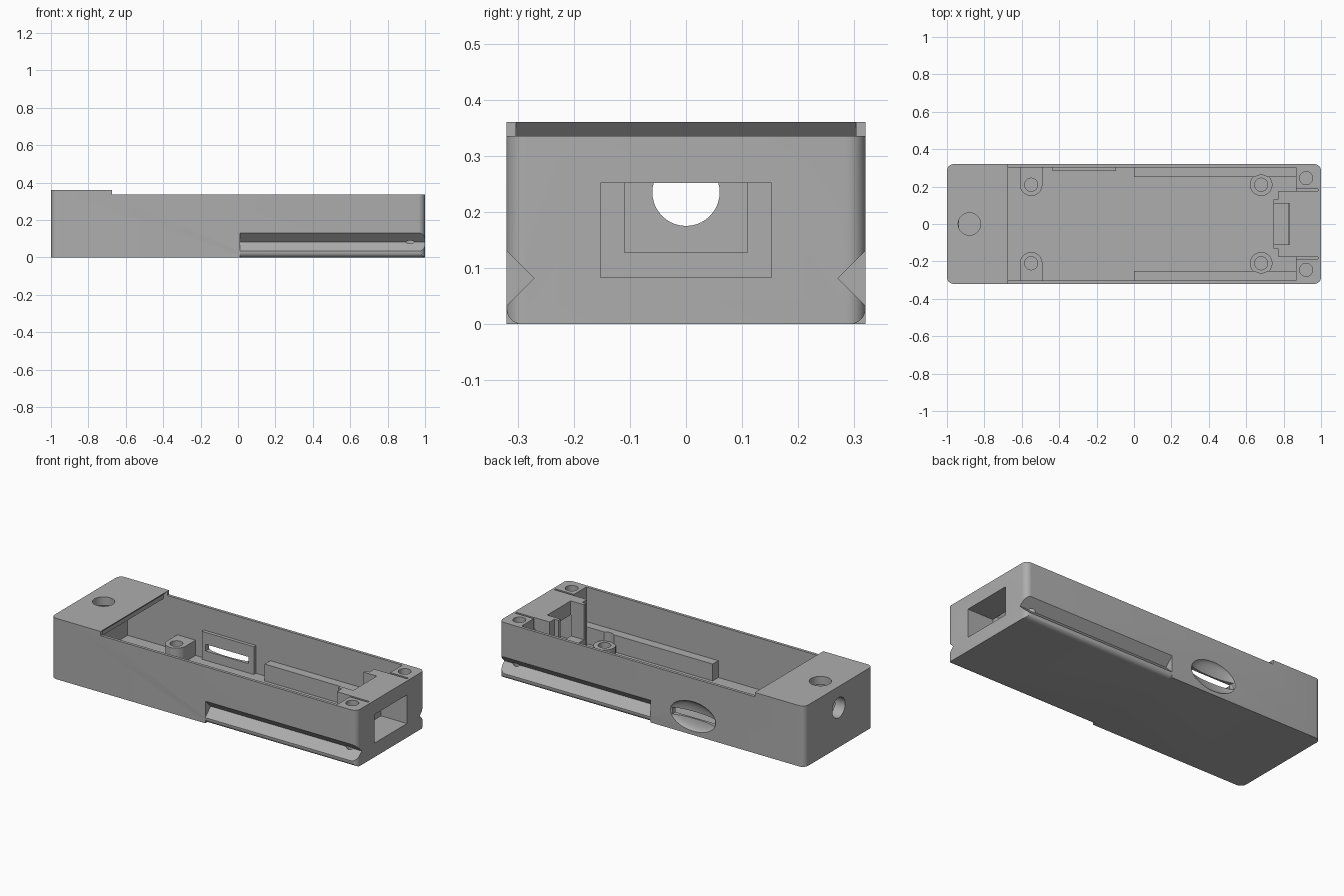
import bpy, bmesh, math
from mathutils import Vector, Matrix

cube = bpy.data.objects.get("Cube")
if cube:
    bpy.data.objects.remove(cube, do_unlink=True)

grey = bpy.data.materials.new("plain grey")
grey.use_nodes = True
colour = (0.42, 0.42, 0.42, 1)
grey.diffuse_color = colour
grey.node_tree.nodes["Principled BSDF"].inputs["Base Color"].default_value = colour


def finish(bm, name):
    bmesh.ops.recalc_face_normals(bm, faces=bm.faces)
    mesh = bpy.data.meshes.new(name)
    bm.to_mesh(mesh)
    bm.free()
    mesh.materials.append(grey)
    ob = bpy.data.objects.new(name, mesh)
    bpy.context.collection.objects.link(ob)
    return ob


def prism(name, points, axis, start, end):
    """Extrude a closed outline along one axis."""
    def place(a, b):
        return {"x": (start, a, b), "y": (a, start, b), "z": (a, b, start)}[axis]
    bm = bmesh.new()
    face = bm.faces.new([bm.verts.new(place(*p)) for p in points])
    out = bmesh.ops.extrude_face_region(bm, geom=[face])
    move = {"x": Vector((1, 0, 0)), "y": Vector((0, 1, 0)), "z": Vector((0, 0, 1))}[axis]
    new = [v for v in out["geom"] if isinstance(v, bmesh.types.BMVert)]
    bmesh.ops.translate(bm, verts=new, vec=move * (end - start))
    return finish(bm, name)


def box(name, x0, x1, y0, y1, z0, z1):
    return prism(name, [(x0, y0), (x1, y0), (x1, y1), (x0, y1)], "z", z0, z1)


def disc(a, b, r, n=40):
    return [(a + r * math.cos(2 * math.pi * i / n), b + r * math.sin(2 * math.pi * i / n))
            for i in range(n)]


def rounded(x0, x1, y0, y1, r, n=8):
    pts = []
    for k, (cx, cy) in enumerate([(x1 - r, y1 - r), (x0 + r, y1 - r),
                                  (x0 + r, y0 + r), (x1 - r, y0 + r)]):
        for i in range(n + 1):
            t = (k + i / n) * math.pi / 2
            pts.append((cx + r * math.cos(t), cy + r * math.sin(t)))
    return pts


def combine(tool, operation):
    """Apply one boolean to the housing and drop the tool."""
    tool.hide_render = True
    mod = housing.modifiers.new("boolean", "BOOLEAN")
    mod.operation = operation
    mod.solver = "EXACT"
    mod.object = tool
    bpy.context.view_layer.objects.active = housing
    bpy.ops.object.modifier_apply(modifier=mod.name)
    bpy.data.objects.remove(tool, do_unlink=True)


def cut(tool):
    combine(tool, "DIFFERENCE")


def add(tool):
    combine(tool, "UNION")


# Outer shell with raised end block
housing = prism("housing", rounded(-1, 1, -0.32, 0.32, 0.035), "z", 0, 0.36)
cut(box("step", -0.675, 1.1, -0.5, 0.5, 0.335, 0.5))

# Inner cavity, running under the end block with a slanted lip
cavity = [(-0.935, 0.03), (0.865, 0.03), (0.865, 0.42), (-0.62, 0.42),
          (-0.675, 0.36), (-0.70, 0.335), (-0.70, 0.31), (-0.935, 0.31)]
cut(prism("cavity", cavity, "y", -0.303, 0.303))

# Connector mount at the open end
add(box("mount", 0.77, 0.9, -0.175, 0.175, 0.01, 0.335))
add(box("mount_lip", 0.745, 0.8, -0.13, 0.13, 0.01, 0.335))

# Side ledges and screw posts
for s in (-1, 1):
    add(box("ledge", 0, 0.88, min(s * 0.25, s * 0.311), max(s * 0.25, s * 0.311), 0.01, 0.13))
    add(prism("rear_post", disc(-0.55, s * 0.21, 0.06), "z", 0.015, 0.12))
    add(box("rear_post_base", -0.61, -0.49, min(s * 0.21, s * 0.312),
            max(s * 0.21, s * 0.312), 0.015, 0.12))
    cut(prism("post_recess", disc(0.68, s * 0.21, 0.052), "z", 0.075, 0.2))
    add(prism("front_post", disc(0.68, s * 0.21, 0.06), "z", 0.015, 0.075))

# Thick pad behind the finger scoop
add(box("scoop_pad", -0.435, -0.095, 0.283, 0.311, 0.015, 0.195))

# Screw holes and thin slots beside the mount
for s in (-1, 1):
    for x, y in ((-0.55, 0.21), (0.68, 0.21), (0.92, 0.245)):
        cut(prism("screw_hole", disc(x, s * y, 0.035, 28), "z", 0.04, 0.5))
    cut(box("slot", 0.8, 0.985, s * 0.182 - 0.006, s * 0.182 + 0.006, 0.27, 0.5))

# Connector opening and its inner notch
cut(box("opening", 0.83, 1.1, -0.152, 0.152, 0.083, 0.252))
cut(box("notch", 0.7, 0.832, -0.11, 0.11, 0.128, 0.5))

# Round holes in the end block
cut(prism("end_hole", disc(0, 0.235, 0.06), "x", -1.1, -0.9))
cut(prism("top_hole", disc(-0.88, 0, 0.06), "z", 0.2, 0.5))

# V grooves and rounded lower edges along the sides
r = 0.028
for s in (-1, 1):
    groove = [(s * 0.271, 0.082), (s * 0.341, 0.152), (s * 0.341, 0.012)]
    cut(prism("groove", groove, "x", 0.01, 1.1))
    arc = [(s * (0.32 - r + r * math.sin(t)), r - r * math.cos(t))
           for t in [math.pi / 2 * i / 8 for i in range(9)]]
    edge = arc + [(s * 0.35, r), (s * 0.35, -0.03), (s * (0.32 - r), -0.03)]
    cut(prism("lower_edge", edge, "x", 0.01, 1.1))

# Finger scoop with a see-through slot
bm = bmesh.new()
bmesh.ops.create_uvsphere(bm, u_segments=48, v_segments=24, radius=1,
                          matrix=Matrix.Translation((-0.27, 0.325, 0.11))
                          @ Matrix.Diagonal((0.15, 0.033, 0.088, 1)))
cut(finish(bm, "scoop"))
cut(box("scoop_slot", -0.41, -0.13, 0.25, 0.4, 0.085, 0.125))

# Smooth rounds, crisp edges
bpy.ops.object.select_all(action="DESELECT")
housing.select_set(True)
bpy.context.view_layer.objects.active = housing
bpy.ops.object.shade_smooth_by_angle(angle=math.radians(30))
